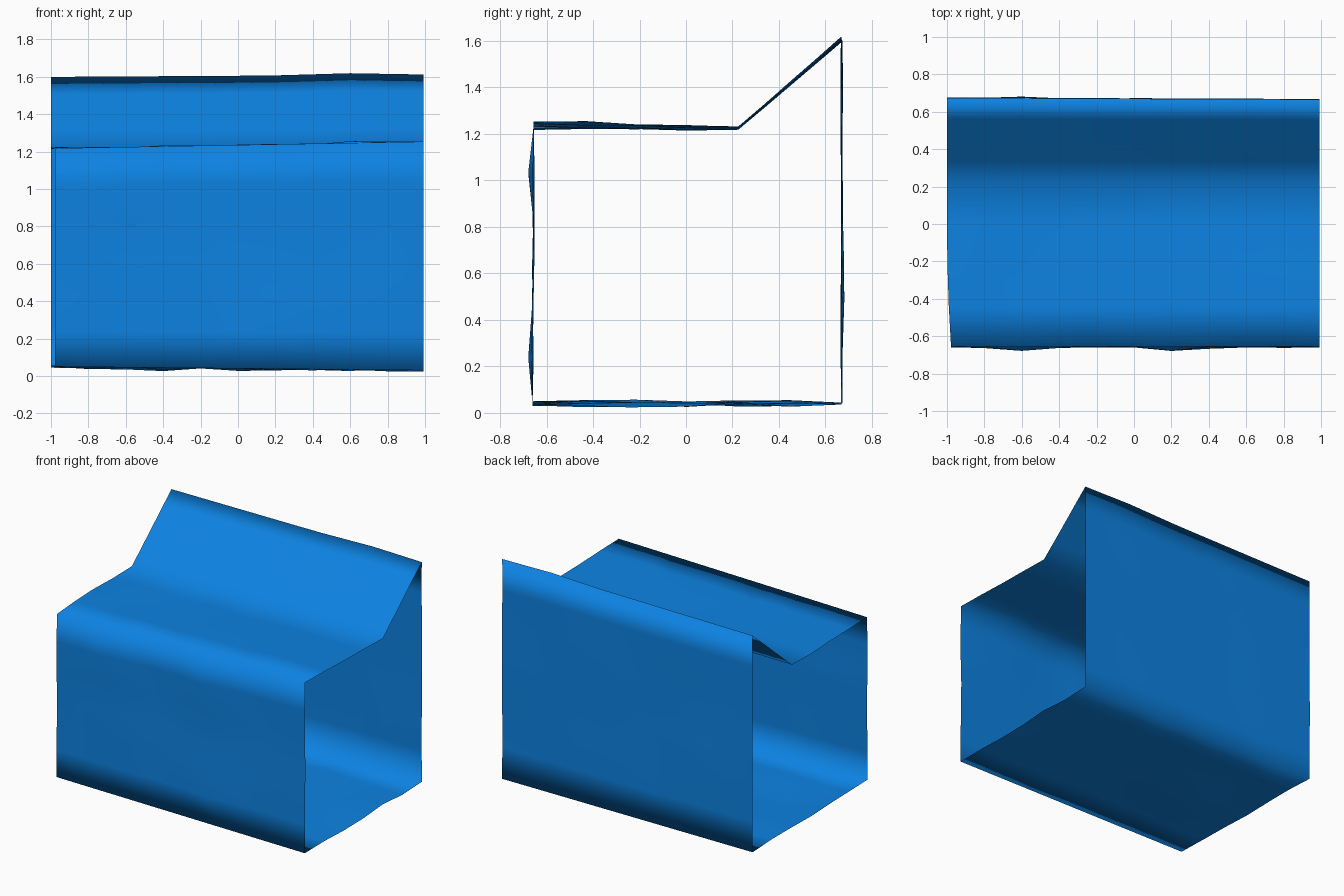
import bpy, bmesh, math, random
from mathutils import Vector

if "Cube" in bpy.data.objects:
    bpy.data.objects.remove(bpy.data.objects["Cube"])

random.seed(4)

blue = bpy.data.materials.new("bright_blue")
blue.diffuse_color = (0.004, 0.225, 0.76, 1)
blue.use_nodes = True
blue.node_tree.nodes["Principled BSDF"].inputs["Base Color"].default_value = blue.diffuse_color

# Side profile (y, z): floor, back wall, slope, deck, front wall
corners = [(-0.66, 0.04), (0.67, 0.04), (0.67, 1.605), (0.225, 1.225), (-0.655, 1.235)]
segments = [6, 7, 4, 4, 6]
wobble = [0.011, 0.003, 0.001, 0.006, 0.005]
COLUMNS = 10

# Local dents: side index, x, position along side, push outward
dents = [(0, -0.4, 0.4, 0.022), (0, 0.2, 0.6, 0.012), (4, -0.6, 0.16, 0.02),
         (4, 0.2, 0.16, 0.018), (4, 0.2, 0.84, 0.018), (1, -0.6, 0.33, 0.012),
         (3, 0.6, 0.75, 0.014)]


def tilt(side_corner, x):
    """Slight skew of each long edge along the width."""
    y, z = corners[side_corner]
    dy, dz = [(0, -0.010 * x), (-0.003 * x, -0.004 * x),
              (-0.004 * x, 0.006 * x + 0.01 * math.exp(-((x - 0.6) / 0.25) ** 2)),
              (0, 0.007 * x), (0, 0.018 * x)][side_corner]
    return Vector((0, y + dy, z + dz))


def ring(x):
    """One wavy cross-section of the shell."""
    points = []
    for s, count in enumerate(segments):
        a, b = tilt(s, x), tilt((s + 1) % 5, x)
        along = (b - a).normalized()
        normal = Vector((0, along.z, -along.y))
        for k in range(count):
            t = k / count
            p = a.lerp(b, t)
            if k:
                push = random.uniform(-1, 1) * wobble[s]
                for side, dx, dt, amount in dents:
                    if side == s:
                        push += amount * math.exp(-((x - dx) / 0.16) ** 2 - ((t - dt) / 0.12) ** 2)
                p += normal * push
            # The left end leans inward towards the front
            inset = 0.0
            if x < -0.99:
                inset = 0.022 * max(0, -p.y / 0.66) ** 2
            elif x > 0.99:
                inset = -0.008
            points.append(Vector((x + inset, p.y, p.z)))
    return points


# Thin open-ended shell
bm = bmesh.new()
rings = [[bm.verts.new(p) for p in ring(-1 + 2 * i / COLUMNS)] for i in range(COLUMNS + 1)]
n = len(rings[0])
for r0, r1 in zip(rings, rings[1:]):
    for j in range(n):
        k = (j + 1) % n
        face = bm.faces.new((r0[j], r0[k], r1[k], r1[j]))
        face.smooth = True
mesh = bpy.data.meshes.new("folded_shell")
bm.to_mesh(mesh)
bm.free()
mesh.materials.append(blue)
shell = bpy.data.objects.new("folded_shell", mesh)
bpy.context.collection.objects.link(shell)
